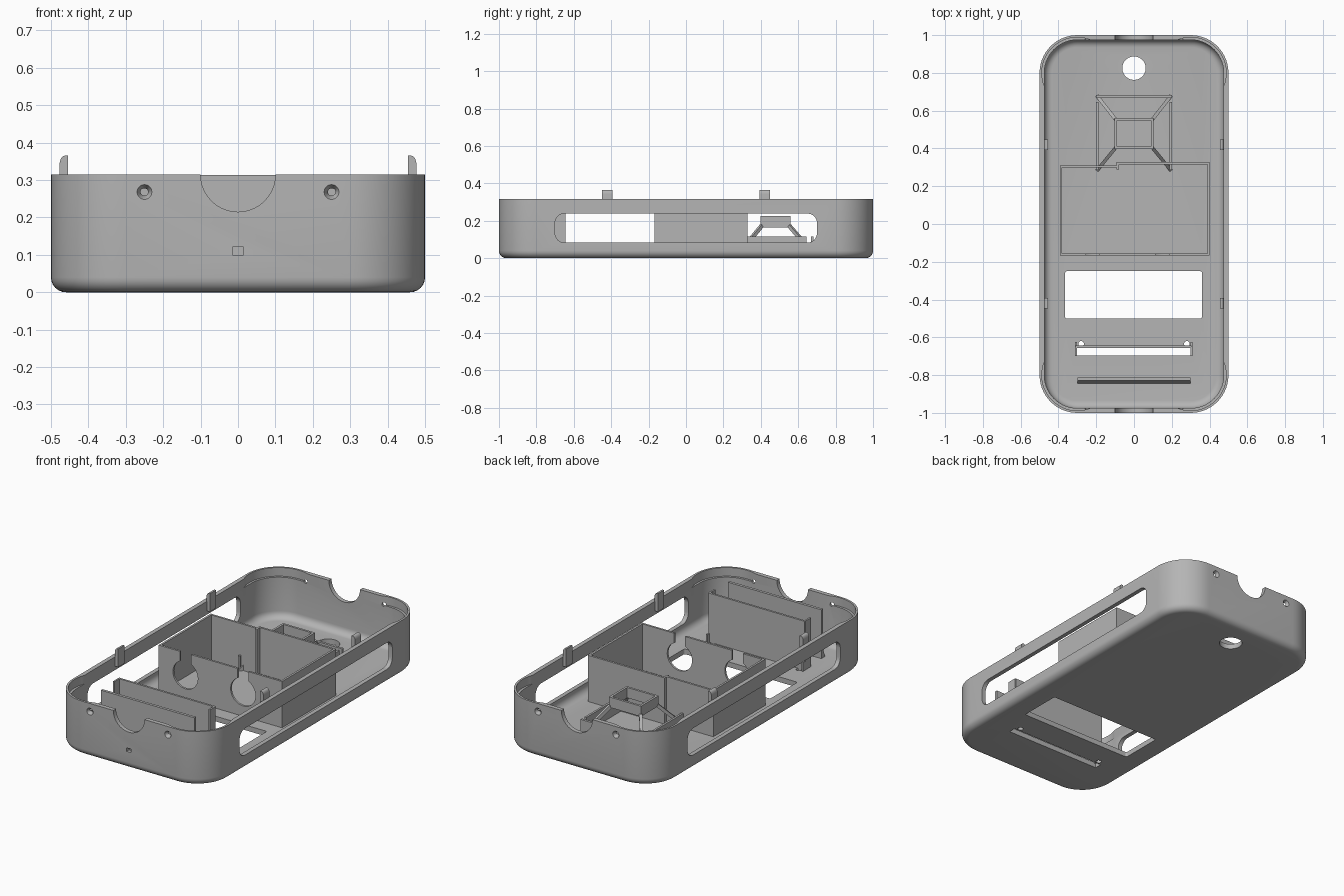
import bpy, bmesh, math
from mathutils import Vector, Matrix

if "Cube" in bpy.data.objects:
    bpy.data.objects.remove(bpy.data.objects["Cube"], do_unlink=True)

grey = bpy.data.materials.new("plain grey")
grey.use_nodes = True
grey.diffuse_color = (0.46, 0.46, 0.46, 1)
grey.node_tree.nodes["Principled BSDF"].inputs["Base Color"].default_value = grey.diffuse_color

FLOOR, RIM, WALL, CORNER = 0.03, 0.315, 0.025, 0.2


def finish(name, bm):
    bmesh.ops.recalc_face_normals(bm, faces=bm.faces)
    mesh = bpy.data.meshes.new(name)
    bm.to_mesh(mesh)
    bm.free()
    mesh.materials.append(grey)
    obj = bpy.data.objects.new(name, mesh)
    bpy.context.collection.objects.link(obj)
    return obj


def activate(obj):
    bpy.ops.object.select_all(action='DESELECT')
    obj.select_set(True)
    bpy.context.view_layer.objects.active = obj


def box(name, x, y, z, bevel=0, axis=0):
    """Box from three (low, high) ranges; edges along axis may be rounded."""
    bm = bmesh.new()
    bmesh.ops.create_cube(bm, size=1)
    for v in bm.verts:
        v.co = [r[0] if c < 0 else r[1] for r, c in zip((x, y, z), v.co)]
    if bevel:
        along = [e for e in bm.edges
                 if abs((e.verts[0].co - e.verts[1].co).normalized()[axis]) > 0.9]
        bmesh.ops.bevel(bm, geom=along, offset=bevel, segments=8,
                        profile=0.5, affect='EDGES')
    return finish(name, bm)


def cylinder(name, centre, r1, depth, axis='Z', r2=None, sides=40):
    bm = bmesh.new()
    bmesh.ops.create_cone(bm, cap_ends=True, segments=sides, radius1=r1,
                          radius2=r1 if r2 is None else r2, depth=depth)
    if axis == 'Y':
        bm.transform(Matrix.Rotation(math.pi / 2, 4, 'X'))
    bm.transform(Matrix.Translation(centre))
    return finish(name, bm)


def prism(name, points, x0, x1):
    """Profile of (y, z) points extruded along x."""
    bm = bmesh.new()
    face = bm.faces.new([bm.verts.new((x0, y, z)) for y, z in points])
    new = bmesh.ops.extrude_face_region(bm, geom=[face])["geom"]
    moved = [g for g in new if isinstance(g, bmesh.types.BMVert)]
    bmesh.ops.translate(bm, verts=moved, vec=(x1 - x0, 0, 0))
    return finish(name, bm)


def beam(name, a, b, size):
    a, b = Vector(a), Vector(b)
    bm = bmesh.new()
    bmesh.ops.create_cube(bm, size=1)
    bm.transform(Matrix.Diagonal((size, size, (b - a).length, 1)))
    bm.transform((b - a).to_track_quat('Z', 'Y').to_matrix().to_4x4())
    bm.transform(Matrix.Translation((a + b) / 2))
    return finish(name, bm)


def cut(target, *cutters):
    activate(target)
    for c in cutters:
        mod = target.modifiers.new("cut", 'BOOLEAN')
        mod.operation, mod.solver, mod.object = 'DIFFERENCE', 'EXACT', c
        bpy.ops.object.modifier_apply(modifier=mod.name)
        bpy.data.objects.remove(c, do_unlink=True)


def smooth(obj):
    activate(obj)
    bpy.ops.object.shade_smooth_by_angle(angle=math.radians(30))


def rounded_loop(bm, inset, z, steps=14):
    r, verts = CORNER - inset, []
    for q, (sx, sy) in enumerate(((1, 1), (-1, 1), (-1, -1), (1, -1))):
        for i in range(steps + 1):
            a = math.pi / 2 * (q + i / steps)
            verts.append(bm.verts.new((sx * (0.5 - CORNER) + r * math.cos(a),
                                       sy * (1 - CORNER) + r * math.sin(a), z)))
    return verts


# Open tray: outer fillet, rim, inner wall, inner fillet
fillet = 0.04
arc = [math.pi / 2 * i / 6 for i in range(7)]
profile = [(fillet * (1 - math.sin(a)), fillet * (1 - math.cos(a))) for a in arc]
profile += [(0, RIM), (WALL, RIM)]
profile += [(WALL + fillet * (1 - math.cos(a)), FLOOR + fillet * (1 - math.sin(a))) for a in arc]
bm = bmesh.new()
loops = [rounded_loop(bm, *p) for p in profile]
for low, high in zip(loops, loops[1:]):
    n = len(low)
    for i in range(n):
        bm.faces.new((low[i], low[(i + 1) % n], high[(i + 1) % n], high[i]))
bm.faces.new(loops[0])
bm.faces.new(loops[-1])
tray = finish("tray", bm)

# Side windows, end notches, screw holes and corner recesses
cut(tray, box("c", (-0.6, 0.6), (-0.7, 0.7), (0.083, 0.238), 0.05, 0))
cut(tray, cylinder("c", (0, 0, RIM), 0.1, 2.2, 'Y'))
cut(tray, box("c", (-0.015, 0.015), (-1.1, -0.9), (0.1, 0.121)))
for x in (-0.25, 0.25):
    cut(tray, cylinder("c", (x, 0, 0.268), 0.01, 2.2, 'Y', sides=20))
    for s in (-1, 1):
        wide, thin = (0.021, 0.009) if s > 0 else (0.009, 0.021)
        # the cone axis turned onto y points to the front
        cut(tray, cylinder("c", (x, s * 0.991, 0.268), wide, 0.022, 'Y', thin, 20))
for sx in (-1, 1):
    for sy in (-1, 1):
        cut(tray, cylinder("c", (sx * 0.3, sy * 0.8, 0.365), 0.188, 0.2, sides=64))

# Floor openings
cut(tray, box("c", (-0.365, 0.36), (-0.5, -0.25), (-0.1, 0.07), 0.01, 2),
    box("c", (-0.31, 0.305), (-0.697, -0.655), (-0.1, 0.07)),
    cylinder("c", (0, 0.825, 0), 0.062, 0.2))
for x in (-0.28, 0.28):
    cut(tray, cylinder("c", (x, -0.635, 0), 0.015, 0.2, sides=20))
smooth(tray)

# Compartment walls
BASE, TOP, T = FLOOR - 0.005, 0.298, 0.012
box("compartment_right_wall", (-0.392, -0.392 + T), (-0.168, 0.31), (BASE, TOP))
box("compartment_left_wall", (0.4 - T, 0.4), (-0.168, 0.328), (BASE, TOP))
box("compartment_back_wall_short", (-0.392, -0.08), (0.298, 0.31), (BASE, TOP))
box("compartment_back_wall_long", (-0.092, 0.4), (0.316, 0.328), (BASE, TOP))
box("compartment_back_step", (-0.092, -0.08), (0.288, 0.328), (BASE, TOP))
front = box("compartment_front_wall", (-0.392, 0.4), (-0.168, -0.156), (BASE, TOP))
for x in (-0.22, 0.15):
    cut(front, cylinder("c", (x, -0.16, 0.17), 0.08, 0.1, 'Y'),
        box("c", (x - 0.035, x + 0.035), (-0.2, -0.1), (0.2, 0.4)))
smooth(front)

# Divider plates near the front
prism("front_plate", [(-0.812, BASE), (-0.812, 0.313), (-0.828, 0.313),
                      (-0.828, 0.08), (-0.847, BASE)], -0.3, 0.3)
box("second_plate", (-0.31, 0.305), (-0.656, -0.644), (BASE, 0.313))
for x in (-0.312, 0.3):
    box("plate_end_flange", (x, x + 0.01), (-0.7, -0.648), (BASE, 0.313))
    box("plate_end_foot", (x, x + 0.01), (-0.65, -0.625), (BASE, 0.08))

# Raised square holder with slanted legs and low frame
ring = box("holder_ring", (-0.103, 0.103), (0.397, 0.56), (0.165, 0.225))
cut(ring, box("c", (-0.09, 0.09), (0.41, 0.547), (0.1, 0.3)))
for s in (-1, 1):
    beam("holder_back_leg", (s * 0.193, 0.675, FLOOR), (s * 0.097, 0.553, 0.172), 0.018)
    beam("holder_front_leg", (s * 0.193, 0.287, FLOOR), (s * 0.097, 0.404, 0.172), 0.018)
    box("holder_side_rail", sorted((s * 0.2, s * 0.188)), (0.285, 0.645), (BASE, 0.115))
box("holder_back_rail", (-0.2, 0.2), (0.668, 0.682), (BASE, 0.115))

# Snap clips on the long sides, rounded at the outer top edge
for s in (-1, 1):
    for y in (-0.42, 0.42):
        bm = bmesh.new()
        pts = [(0.455, 0.26), (0.455, 0.365), (0.464, 0.365)]
        pts += [(0.464 + 0.013 * math.sin(a), 0.34 + 0.025 * math.cos(a)) for a in arc[1:]]
        pts += [(0.477, 0.26)]
        rows = [[bm.verts.new((s * x, y + d, z)) for x, z in pts] for d in (-0.028, 0.028)]
        bm.faces.new(rows[0])
        bm.faces.new(rows[1])
        for i in range(len(pts)):
            j = (i + 1) % len(pts)
            bm.faces.new((rows[0][i], rows[0][j], rows[1][j], rows[1][i]))
        smooth(finish("snap_clip", bm))
